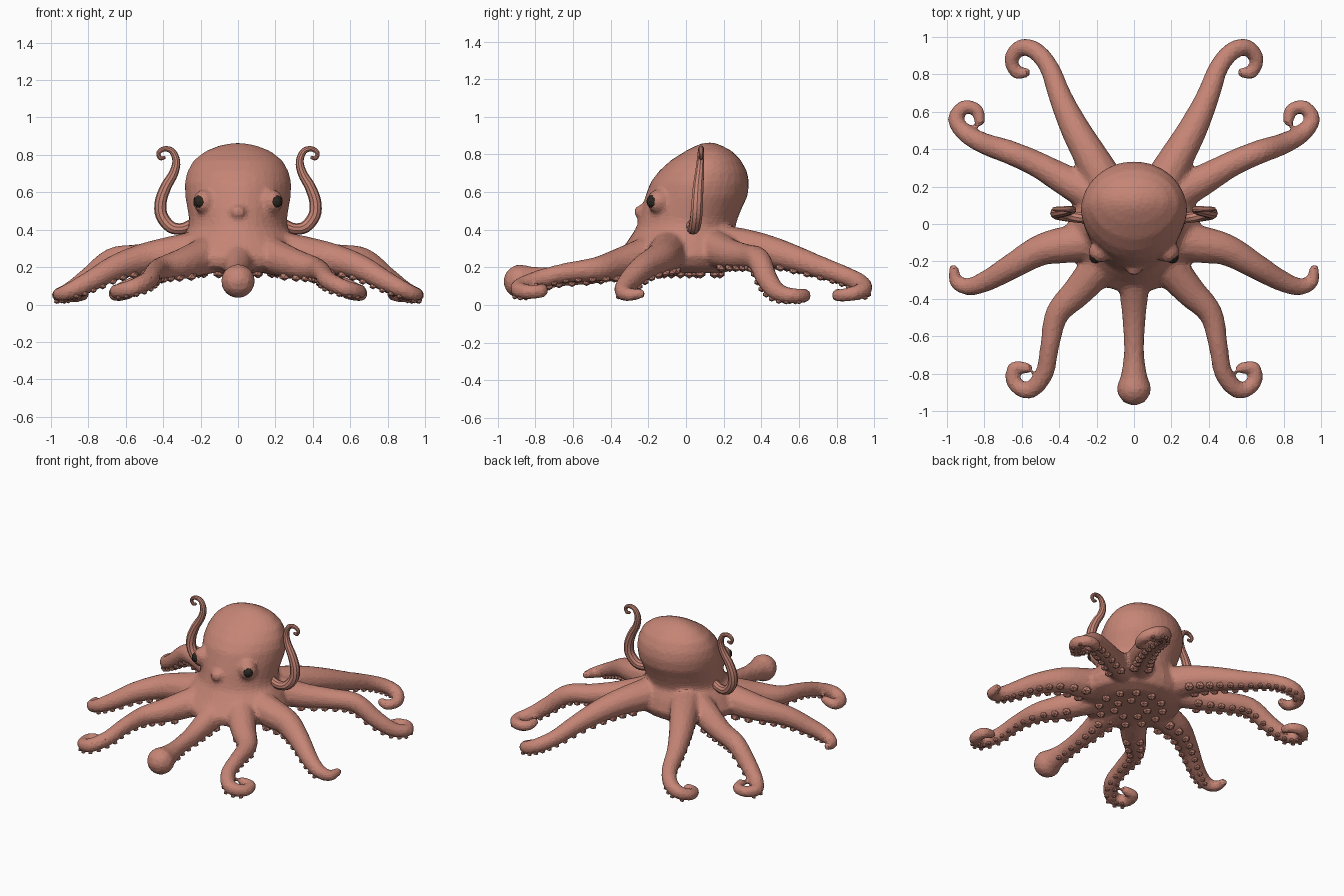
import bpy, bmesh, math
from mathutils import Vector, Matrix

if "Cube" in bpy.data.objects:
    bpy.data.objects.remove(bpy.data.objects["Cube"])


def material(name, rgb):
    m = bpy.data.materials.new(name)
    m.diffuse_color = (*rgb, 1)
    m.use_nodes = True
    m.node_tree.nodes["Principled BSDF"].inputs["Base Color"].default_value = m.diffuse_color
    return m


SKIN = material("terracotta skin", (0.56, 0.235, 0.18))
DARK = material("dark eye", (0.025, 0.02, 0.015))


def finish(bm, name, mat):
    bmesh.ops.recalc_face_normals(bm, faces=bm.faces)
    me = bpy.data.meshes.new(name)
    bm.to_mesh(me)
    bm.free()
    me.materials.append(mat)
    ob = bpy.data.objects.new(name, me)
    bpy.context.collection.objects.link(ob)
    return ob


def loft(bm, rings):
    """Skin a list of point rings and cap both ends."""
    vs = [[bm.verts.new(p) for p in r] for r in rings]
    n = len(vs[0])
    for a, b in zip(vs, vs[1:]):
        for i in range(n):
            j = (i + 1) % n
            bm.faces.new((a[i], a[j], b[j], b[i]))
    bm.faces.new(vs[0][::-1])
    bm.faces.new(vs[-1])


def spline(pts, steps=5):
    """Smooth (x, y, z, radius) samples through the given points."""
    p = [Vector(q) for q in pts]
    p = [2 * p[0] - p[1]] + p + [2 * p[-1] - p[-2]]
    out = []
    for a, b, c, d in zip(p, p[1:], p[2:], p[3:]):
        for k in range(steps):
            t = k / steps
            out.append(0.5 * (2 * b + (c - a) * t + (2 * a - 5 * b + 4 * c - d) * t * t
                              + (3 * b - a - 3 * c + d) * t ** 3))
    return out + [p[-2]]


def frames(samples, up):
    """Position, side, normal and radius along a path."""
    pos = [s.xyz for s in samples]
    for i, s in enumerate(samples):
        t = (pos[min(i + 1, len(pos) - 1)] - pos[max(i - 1, 0)]).normalized()
        side = t.cross(up).normalized()
        yield pos[i], side, side.cross(t), s.w


def tube(bm, samples, up=Vector((0, 0, 1)), n=12):
    rings = []
    for p, s, u, r in frames(samples, up):
        rings.append([p + r * (s * math.cos(a) + u * math.sin(a))
                      for a in (2 * math.pi * k / n for k in range(n))])
    loft(bm, rings)
    end = samples[-1]
    ball(bm, end.xyz, (end.w,) * 3)


def ball(bm, c, size, sub=2):
    m = Matrix.Translation(c) @ Matrix.Diagonal((*size, 1))
    bmesh.ops.create_icosphere(bm, subdivisions=sub, radius=1, matrix=m)


# Arm paths for the +x side: x, y, z, radius
ARMS = [
    [(.12, -.15, .28, .11), (.29, -.35, .22, .085), (.41, -.48, .19, .065), (.45, -.65, .17, .052),
     (.48, -.80, .13, .05), (.56, -.89, .09, .047), (.64, -.85, .07, .042), (.64, -.77, .075, .038),
     (.57, -.77, .09, .03)],
    [(.15, -.08, .30, .11), (.36, -.11, .265, .10), (.50, -.14, .245, .085), (.65, -.225, .20, .07),
     (.78, -.30, .13, .058), (.88, -.335, .08, .048), (.95, -.31, .055, .038), (.965, -.24, .06, .028)],
    [(.15, .12, .31, .11), (.36, .23, .27, .085), (.52, .32, .255, .07), (.67, .385, .24, .065),
     (.80, .43, .14, .058), (.90, .485, .07, .05), (.955, .56, .05, .042), (.91, .625, .05, .038),
     (.84, .61, .05, .036), (.825, .55, .06, .03)],
    [(.10, .12, .32, .12), (.22, .34, .305, .095), (.31, .50, .27, .08), (.39, .67, .215, .064),
     (.45, .83, .16, .053), (.52, .92, .12, .05), (.60, .945, .085, .046), (.655, .885, .06, .04),
     (.63, .81, .05, .035), (.58, .81, .06, .03)],
]
FRONT_ARM = [(0, -.15, .28, .12), (0, -.33, .22, .085), (0, -.5, .175, .064), (0, -.68, .15, .055),
             (0, -.80, .135, .07), (0, -.88, .125, .094)]
arm_samples = [spline(FRONT_ARM)]
for sx in (1, -1):
    for path in ARMS:
        arm_samples.append(spline([(sx * x, y, z, r) for x, y, z, r in path]))

# Mantle, head and web: height, half width, front y, back y
PROFILE = [(.17, .22, -.25, .2), (.20, .33, -.36, .28), (.26, .36, -.37, .31), (.34, .315, -.31, .29),
           (.41, .265, -.265, .26), (.46, .262, -.25, .275), (.52, .272, -.235, .30), (.58, .283, -.215, .328),
           (.65, .285, -.19, .336), (.71, .272, -.145, .324), (.77, .238, -.08, .292), (.82, .175, .0, .242),
           (.85, .10, .06, .185), (.863, .03, .10, .145)]
bm = bmesh.new()
rings = []
for z, w, y0, y1 in PROFILE:
    ring = []
    for k in range(32):
        a = 2 * math.pi * k / 32
        narrow = 1 - 0.1 * max(0, -math.sin(a)) * (z > .4)
        ring.append((w * narrow * math.cos(a), (y0 + y1) / 2 + (y1 - y0) / 2 * math.sin(a), z))
    rings.append(ring)
loft(bm, rings)
for s in arm_samples:
    tube(bm, s)
# Siphon nub and eye sockets
ball(bm, (0, -.235, .495), (.045, .045, .04))
for sx in (1, -1):
    ball(bm, (sx * .182, -.148, .55), (.062, .062, .068))
body = finish(bm, "body_and_arms", SKIN)

# Fuse the parts into one faceted skin
m = body.modifiers.new("fuse", 'REMESH')
m.mode = 'VOXEL'
m.voxel_size = 0.014
m = body.modifiers.new("soften", 'SMOOTH')
m.factor = 0.5
m.iterations = 7
m = body.modifiers.new("facets", 'DECIMATE')
m.ratio = 0.25

# Thin raised feelers beside the head
FEELER = [(.24, .03, .43, .03), (.30, .035, .405, .03), (.36, .045, .415, .032), (.408, .055, .475, .033),
          (.413, .06, .55, .032), (.385, .065, .63, .029), (.345, .072, .70, .025), (.33, .077, .765, .021),
          (.352, .08, .82, .017), (.395, .08, .832, .014), (.425, .08, .81, .012), (.415, .08, .782, .011),
          (.395, .08, .785, .009)]
for sx, side in ((1, "right"), (-1, "left")):
    bm = bmesh.new()
    tube(bm, spline([(sx * x, y, z, r) for x, y, z, r in FEELER], 4), Vector((0, 1, 0)), 10)
    finish(bm, side + "_feeler", SKIN)

# Eyes
for sx, side in ((1, "right"), (-1, "left")):
    bm = bmesh.new()
    ball(bm, (sx * .205, -.177, .55), (.034, .034, .036))
    finish(bm, side + "_eye", DARK)

# Suckers in two rows under each arm, shrinking toward the tip
bm = bmesh.new()
for s in arm_samples:
    last, pos = 0.0, None
    for i, (p, side, up, r) in enumerate(frames(s, Vector((0, 0, 1)))):
        last += (p - pos).length if pos else 0
        pos = p
        if i < 5 or i > len(s) * .72 or last < r * .75:
            continue
        last = 0
        for k in (-1, 1):
            q = p - up * r * .82 + side * k * r * .5
            ball(bm, q, (r * .36, r * .36, r * .3), 1)
# Suckers on the underside of the web
for count, rad in ((7, .11), (12, .21)):
    for k in range(count):
        a = 2 * math.pi * k / count
        ball(bm, (rad * math.cos(a), rad * math.sin(a) - .03, .17), (.03, .03, .03), 1)
finish(bm, "suckers", SKIN)
